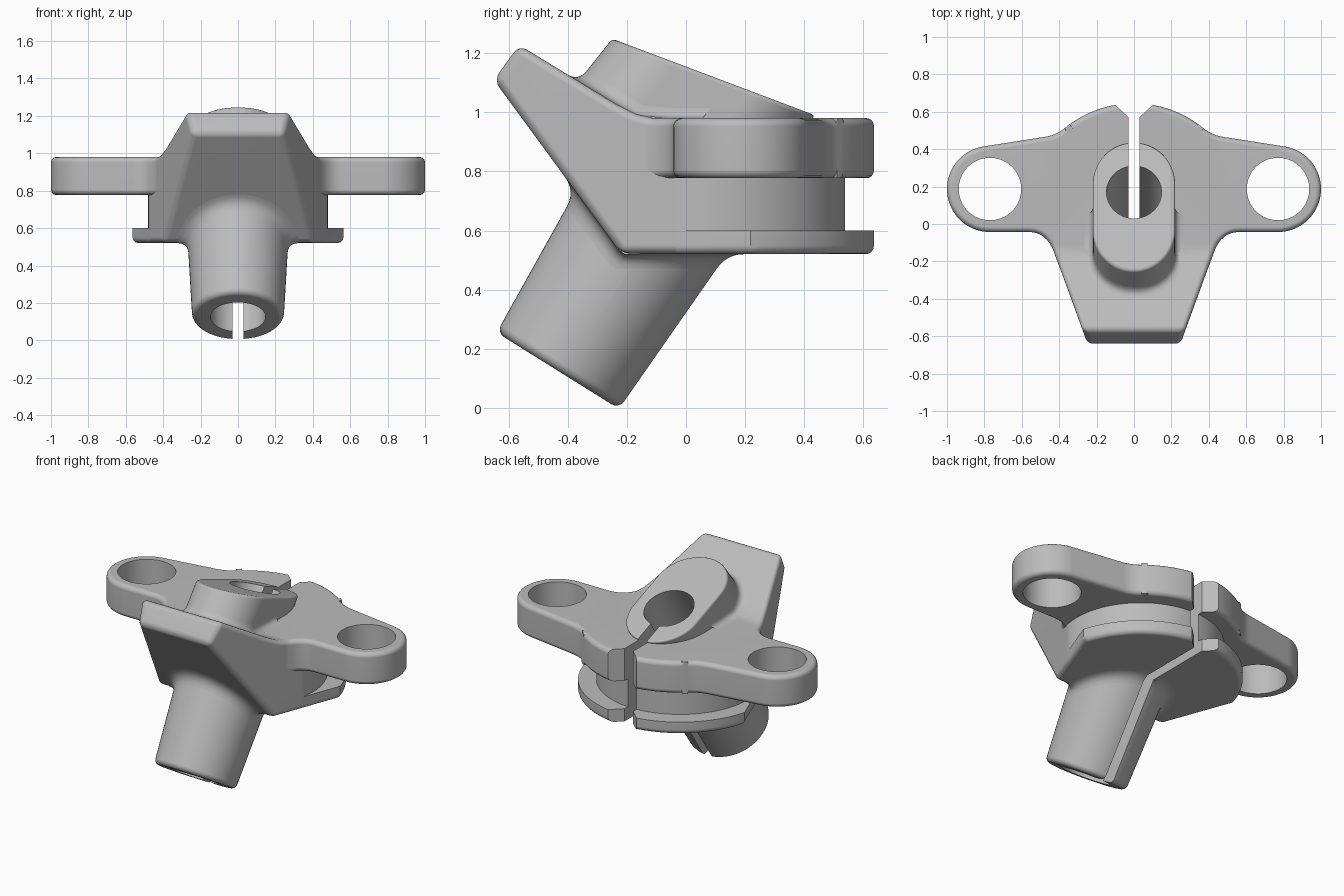
import bpy, bmesh
from math import radians, sin, cos, pi
from mathutils import Vector, Matrix

cube = bpy.data.objects.get("Cube")
if cube:
    bpy.data.objects.remove(cube, do_unlink=True)

grey = bpy.data.materials.new("plain grey")
grey.use_nodes = True
COLOUR = (0.5, 0.5, 0.5, 1)
grey.diffuse_color = COLOUR
for node in grey.node_tree.nodes:
    if node.type == 'BSDF_PRINCIPLED':
        node.inputs["Base Color"].default_value = COLOUR

# Tilted tube axis
BASE = Vector((0, -0.433, 0.125))
AXIS = Vector((0, sin(radians(32)), cos(radians(32))))
REAR = Vector((0, AXIS.z, -AXIS.y))
SIDE = Vector((1, 0, 0))
TUBE_R, TAPER = 0.245, 0.05


def finish(name, bm):
    mesh = bpy.data.meshes.new(name)
    bm.to_mesh(mesh)
    bm.free()
    mesh.materials.append(grey)
    obj = bpy.data.objects.new(name, mesh)
    bpy.context.collection.objects.link(obj)
    return obj


def loft(name, low, high):
    """Solid between two matching loops of points."""
    bm = bmesh.new()
    a = [bm.verts.new(p) for p in low]
    b = [bm.verts.new(p) for p in high]
    bm.faces.new(a)
    bm.faces.new(b)
    for i in range(len(a)):
        j = (i + 1) % len(a)
        bm.faces.new((a[i], a[j], b[j], b[i]))
    bmesh.ops.recalc_face_normals(bm, faces=bm.faces)
    return finish(name, bm)


def prism(name, pts, lo, hi, axis='z'):
    if axis == 'z':
        return loft(name, [(x, y, lo) for x, y in pts], [(x, y, hi) for x, y in pts])
    return loft(name, [(lo, y, z) for y, z in pts], [(hi, y, z) for y, z in pts])


def rod(name, centre, direction, length, r0, r1, n=64):
    """Round bar from centre along direction."""
    q = direction.to_track_quat('Z', 'Y')
    ring = [q @ Vector((cos(2 * pi * i / n), sin(2 * pi * i / n), 0)) for i in range(n)]
    top = centre + direction * length
    return loft(name, [centre + v * r0 for v in ring], [top + v * r1 for v in ring])


def arc(cx, cy, r, a0, a1, n):
    angles = [radians(a0 + (a1 - a0) * i / n) for i in range(n + 1)]
    return [(cx + r * cos(a), cy + r * sin(a)) for a in angles]


def bend(a, b, c, n=8):
    """Quadratic curve from a to c, pulled to b."""
    a, b, c = Vector(a), Vector(b), Vector(c)
    ts = [i / n for i in range(n + 1)]
    return [a * (1 - t) ** 2 + b * 2 * t * (1 - t) + c * t * t for t in ts]


def mirrored(half):
    pts = [(p[0], p[1]) for p in half]
    return pts + [(-x, y) for x, y in reversed(pts)]


def wall(y, inset=0):
    """Point on the slanted side wall of the wedge."""
    return (0.482 + 0.365 * y - inset, y)


def combine(obj, other, operation):
    mod = obj.modifiers.new("cut", 'BOOLEAN')
    mod.operation, mod.solver, mod.object = operation, 'EXACT', other
    bpy.context.view_layer.objects.active = obj
    bpy.ops.object.modifier_apply(modifier=mod.name)
    bpy.data.objects.remove(other, do_unlink=True)


def round_edges(obj, width, test=lambda p: True):
    """Round the sharp convex edges whose ends pass the test."""
    bm = bmesh.new()
    bm.from_mesh(obj.data)
    edges = [e for e in bm.edges if e.is_manifold and e.calc_face_angle(0) > 0.6
             and e.is_convex and all(test(v.co) for v in e.verts)]
    bmesh.ops.bevel(bm, geom=edges, offset=width, offset_type='OFFSET', segments=4,
                    profile=0.5, affect='EDGES', clamp_overlap=False)
    bm.to_mesh(obj.data)
    bm.free()


def fillet(name, rays, planes, pick, size):
    """Curved skin where ruled walls meet planes; rays are (point, direction, outward)."""
    bm = bmesh.new()
    rows = []
    for p, d, out in rays:
        t, n = pick(((n.dot(c - p) / n.dot(d), n) for c, n in planes), key=lambda k: k[0])
        s = min(size, 0.6 * t)
        j = p + d * t
        flat = (out - n * n.dot(out)).normalized()
        rows.append([bm.verts.new(v) for v in bend(j - d * s, j, j + flat * s, 6)])
    for k in range(len(rows) - 1):
        r0, r1 = rows[k], rows[k + 1]
        for i in range(len(r0) - 1):
            f = bm.faces.new((r0[i], r0[i + 1], r1[i + 1], r1[i]))
            f.normal_update()
            if f.normal.dot(rays[k][2] - rays[k][1]) < 0:
                f.normal_flip()
    return finish(name, bm)


# Wedge body: side profile trimmed to a tapered plan with a round back
side = [(-0.65, 1.109), (-0.565, 1.228), (-0.24, 1.03), (-0.17, 0.995), (-0.10, 0.978),
        (0.7, 0.978), (0.7, 0.522), (-0.22, 0.522)]
body = prism("clamp_bracket", side, -1, 1, 'x')
plan = mirrored([wall(-0.75), wall(-0.3)] + arc(0, 0.06, 0.48, -12, 88, 28))
combine(body, prism("plan_trim", plan, 0.2, 1.5), 'INTERSECT')
round_edges(body, 0.03)

# Mounting plate with two lugs
half = [wall(-0.27, 0.004)]
half += bend(wall(-0.155), (0.467, -0.043), (0.56, -0.043))
half += arc(0.77, 0.187, 0.23, -90, 81, 36)
half += bend((0.47, 0.467), (0.41, 0.477), (0.36, 0.521))
half += arc(0, 0.06, 0.585, 51, 88, 12)
plate = prism("mounting_plate", mirrored(half), 0.777, 0.98)
round_edges(plate, 0.028)

# Lower flange
half = [wall(-0.18, 0.003)] + arc(0, 0.06, 0.585, 15.7, 88, 24)
flange = prism("lower_flange", mirrored(half), 0.52, 0.6)
round_edges(flange, 0.03, lambda p: p.z < 0.53)

# Tapered tube
tube = rod("tube", BASE, AXIS, 0.8, TUBE_R, TUBE_R + 0.8 * TAPER)
round_edges(tube, 0.03, lambda p: (p - BASE).dot(AXIS) < 0.01)

# Sloped oblong boss on top
LEAN = Vector((0, -0.62, -0.78)).normalized()


def slope(y):
    return 1.245 - 0.377 * (y + 0.24)


oblong = arc(0, -0.03, 0.22, 180, 360, 32) + arc(0, 0.22, 0.22, 0, 180, 32)
rim = [Vector((x, y, slope(y))) for x, y in oblong]
boss = loft("boss", rim, [p + LEAN * 0.3 for p in rim])
round_edges(boss, 0.014, lambda p: abs(p.z - slope(p.y)) < 0.001)

for part in (plate, flange, tube, boss):
    combine(body, part, 'UNION')

# Bore, rear slot with flared mouth, and lug holes
combine(body, rod("bore", BASE - AXIS * 0.3, AXIS, 1.8, 0.147, 0.147), 'DIFFERENCE')
low, high = BASE - AXIS * 0.3, BASE + AXIS * 1.5
slot = [(low.y, low.z), (high.y, high.z), (1.2, high.z), (1.2, low.z)]
combine(body, prism("slot", slot, -0.03, 0.03, 'x'), 'DIFFERENCE')
mouth = mirrored([(0.029, 0.57), (0.12, 0.655), (0.12, 0.8)])
combine(body, prism("slot_mouth", mouth, 0.3, 1.3), 'DIFFERENCE')
for s in (-1, 1):
    hole = rod("lug_hole", Vector((s * 0.77, 0.187, 0.6)), Vector((0, 0, 1)), 0.6, 0.167, 0.167)
    combine(body, hole, 'DIFFERENCE')

# Fillet between tube and underside
rays = []
for i in range(65):
    a = 0.115 + (2 * pi - 0.23) * i / 64
    out = SIDE * sin(a) + REAR * cos(a)
    rays.append((BASE + out * TUBE_R, (AXIS + out * TAPER).normalized(), out))
under = [(Vector((0, 0, 0.52)), Vector((0, 0, -1))),
         (Vector((0, -0.65, 1.109)), Vector((0, -0.587, -0.43)).normalized())]
tube_fillet = fillet("tube_fillet", rays, under, max, 0.06)

# Fillet between boss and upper faces
walls = [(0.22, 0.15), (0.22, 0.06)] + list(reversed(arc(0, -0.03, 0.22, 180, 360, 32)))
walls += [(-0.22, 0.06), (-0.22, 0.15)]
rays = [(Vector((x, y, slope(y))), LEAN, Vector((x, min(y + 0.03, 0), 0)).normalized())
        for x, y in walls]
upper = [(Vector((0, 0, 0.98)), Vector((0, 0, 1))),
         (Vector((0, -0.24, 1.03)), Vector((0, 0.609, 1)).normalized())]
boss_fillet = fillet("boss_fillet", rays, upper, min, 0.045)

# Smooth shading with crisp edges
for obj in (body, tube_fillet, boss_fillet):
    bpy.ops.object.select_all(action='DESELECT')
    obj.select_set(True)
    bpy.context.view_layer.objects.active = obj
    bpy.ops.object.shade_smooth_by_angle(angle=radians(32))
weighted = body.modifiers.new("even_shading", 'WEIGHTED_NORMAL')
weighted.keep_sharp = True
